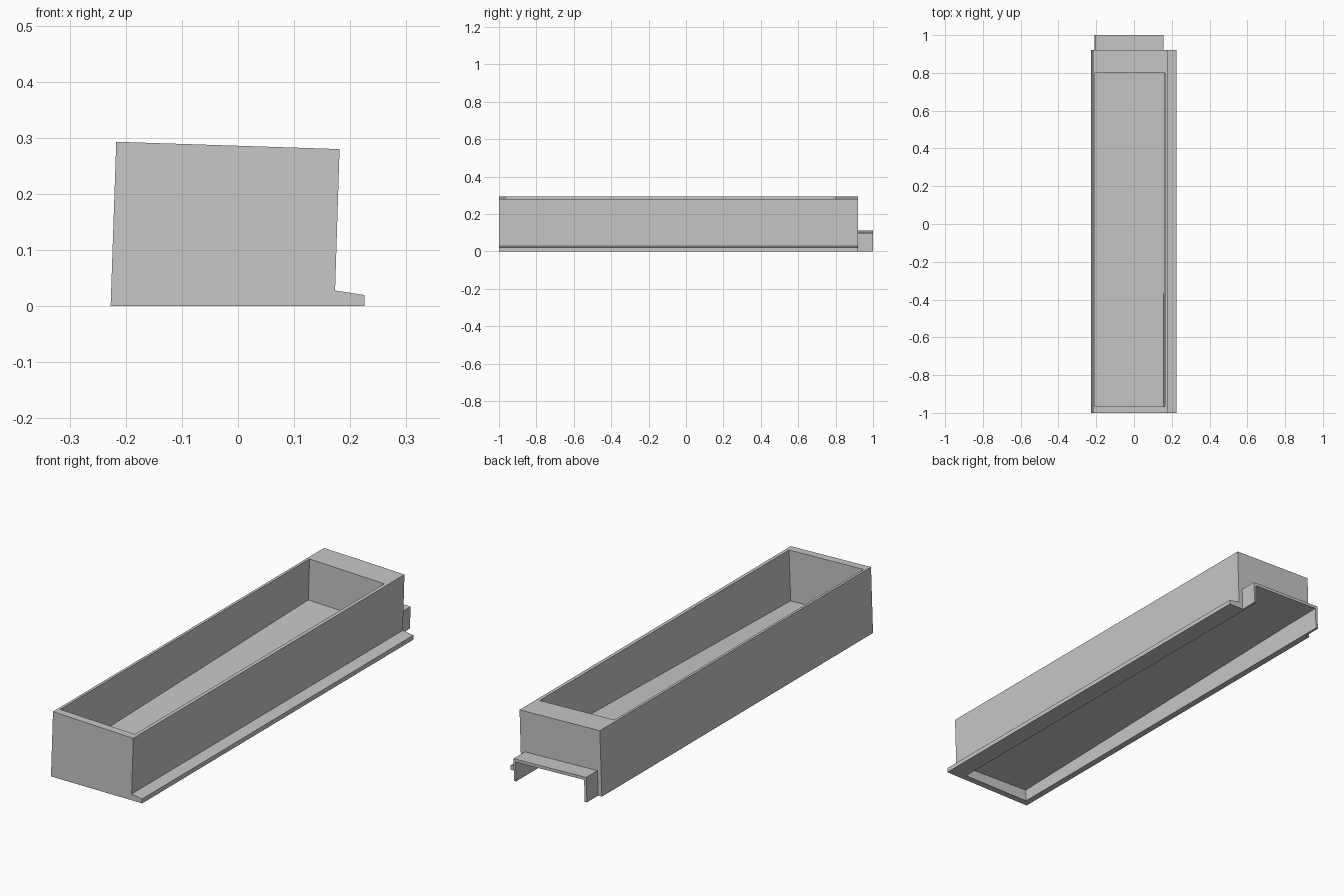
import bpy

if "Cube" in bpy.data.objects:
    bpy.data.objects.remove(bpy.data.objects["Cube"])

TILT = 0.034  # the whole tray leans slightly to the right

grey = bpy.data.materials.new("plain grey")
grey.diffuse_color = (0.57, 0.57, 0.57, 1)
grey.use_nodes = True
grey.node_tree.nodes["Principled BSDF"].inputs["Base Color"].default_value = grey.diffuse_color


def loft(name, ring_a, ring_b):
    """Closed prism between two matching rings of points."""
    n = len(ring_a)
    faces = [list(range(n))[::-1], list(range(n, 2 * n))]
    faces += [[i, (i + 1) % n, n + (i + 1) % n, n + i] for i in range(n)]
    mesh = bpy.data.meshes.new(name)
    mesh.from_pydata(ring_a + ring_b, [], faces)
    mesh.materials.append(grey)
    obj = bpy.data.objects.new(name, mesh)
    bpy.context.collection.objects.link(obj)
    bpy.context.view_layer.objects.active = obj
    obj.select_set(True)
    bpy.ops.object.mode_set(mode='EDIT')
    bpy.ops.mesh.select_all(action='SELECT')
    bpy.ops.mesh.normals_make_consistent(inside=False)
    bpy.ops.object.mode_set(mode='OBJECT')
    obj.select_set(False)
    return obj


def tilted_prism(name, u0, u1, profile, floor=-1.0):
    """Side profile (y, height) swept across the width, leaning with the tray."""
    rings = [[(u + TILT * h, y, max(floor, h - TILT * u)) for y, h in profile]
             for u in (u0, u1)]
    return loft(name, *rings)


def combine(target, other, operation):
    mod = target.modifiers.new(operation.lower(), 'BOOLEAN')
    mod.operation = operation
    mod.solver = 'EXACT'
    mod.object = other
    bpy.context.view_layer.objects.active = target
    bpy.ops.object.modifier_apply(modifier=mod.name)
    bpy.data.objects.remove(other)


# Leaning body with a thin flange along the right foot
section = [(-0.227, 0), (0.225, 0), (0.225, 0.02), (0.173, 0.028),
           (0.181, 0.28), (-0.217, 0.293)]
body = loft("tray_body", [(x, -1, z) for x, z in section],
            [(x, 0.92, z) for x, z in section])

# Connecting tongue at the back
tongue = tilted_prism("tongue", -0.209, 0.152,
                      [(0.85, 0), (1.0, 0), (1.0, 0.104), (0.85, 0.104)], 0.0)
for v in tongue.data.vertices:
    if v.co.z < 0.03:
        v.co.z = 0
combine(body, tongue, 'UNION')

# Open basin on top with a floor sloping down to the front
basin = tilted_prism("basin_cutter", -0.215, 0.155,
                     [(-0.965, 0.06), (0.80, 0.10), (0.80, 0.5), (-0.965, 0.5)])
combine(body, basin, 'DIFFERENCE')

# Hollow underside that runs out through the tongue
hollow = tilted_prism("hollow_cutter", -0.198, 0.142,
                      [(-0.97, -0.1), (1.1, -0.1), (1.1, 0.092),
                       (0.80, 0.088), (-0.97, 0.046)])
combine(body, hollow, 'DIFFERENCE')
